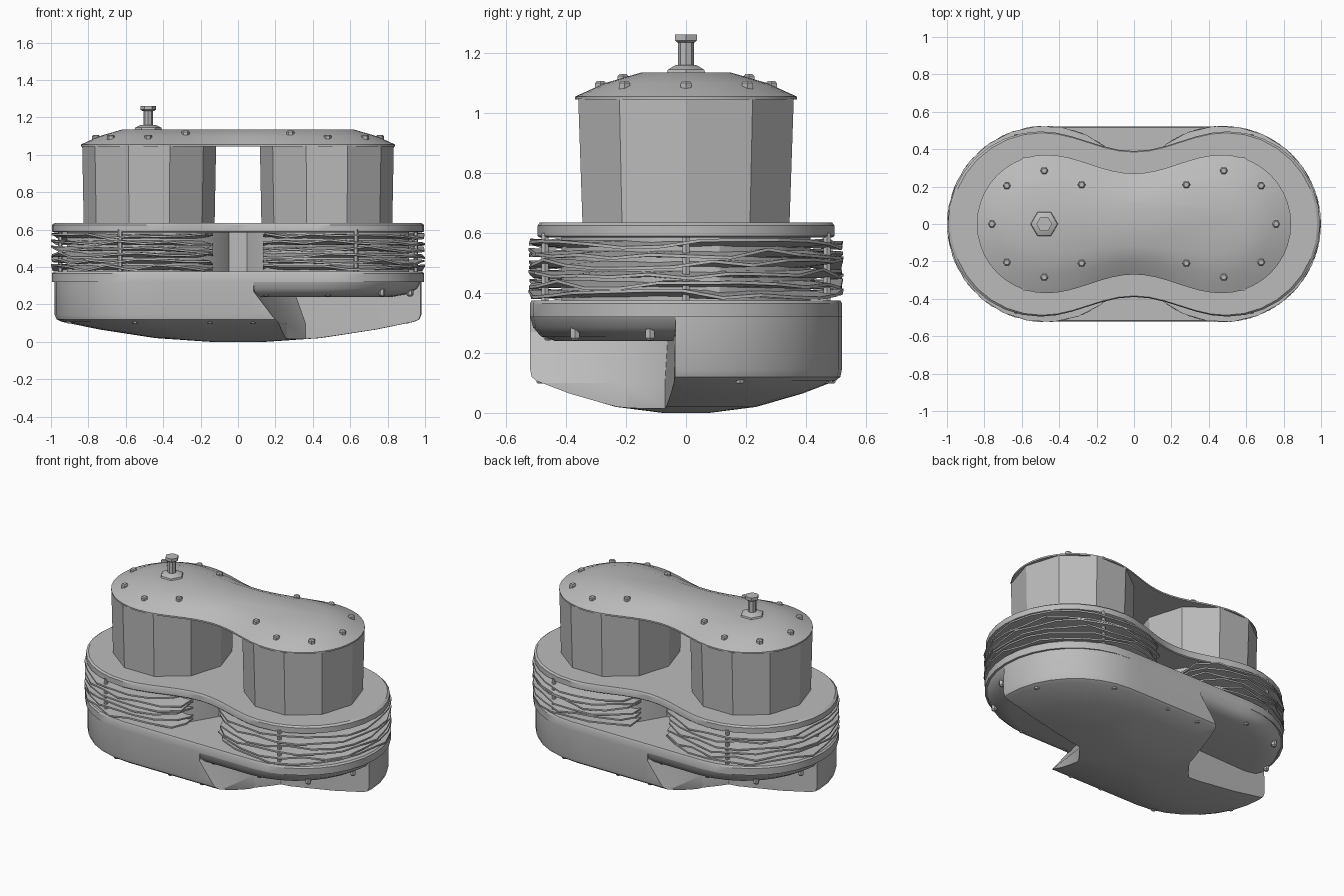
import bpy, bmesh, math, random
from mathutils import Matrix

random.seed(4)
if "Cube" in bpy.data.objects:
    bpy.data.objects.remove(bpy.data.objects["Cube"], do_unlink=True)

grey = bpy.data.materials.new("plain grey metal")
grey.use_nodes = True
colour = (0.5, 0.5, 0.5, 1)
grey.diffuse_color = colour
grey.node_tree.nodes["Principled BSDF"].inputs["Base Color"].default_value = colour


def add_object(name, bm, angle=30):
    bmesh.ops.recalc_face_normals(bm, faces=bm.faces)
    mesh = bpy.data.meshes.new(name)
    bm.to_mesh(mesh)
    bm.free()
    mesh.materials.append(grey)
    obj = bpy.data.objects.new(name, mesh)
    bpy.context.collection.objects.link(obj)
    smooth(obj, angle)
    return obj


def smooth(obj, angle):
    bpy.ops.object.select_all(action='DESELECT')
    obj.select_set(True)
    bpy.context.view_layer.objects.active = obj
    bpy.ops.object.shade_smooth_by_angle(angle=math.radians(angle))


def loft(name, rings, angle=30):
    """Skin a stack of equal-length rings and cap both ends."""
    bm = bmesh.new()
    loops = [[bm.verts.new(p) for p in ring] for ring in rings]
    for low, high in zip(loops, loops[1:]):
        for i in range(len(low)):
            j = (i + 1) % len(low)
            bm.faces.new((low[i], low[j], high[j], high[i]))
    bm.faces.new(loops[0][::-1])
    bm.faces.new(loops[-1])
    return add_object(name, bm, angle)


def outline(centre, radius, neck, arc=16, side=12):
    """Two round ends joined by a straight or waisted middle."""
    half = []
    for i in range(arc + 1):
        a = -math.pi / 2 + math.pi * i / arc
        half.append((centre + radius * math.cos(a), radius * math.sin(a)))
    for i in range(1, side):
        x = centre * (1 - 2 * i / side)
        w = (1 - math.cos(math.pi * x / centre)) / 2
        half.append((x, neck + (radius - neck) * w))
    return half + [(-x, -y) for x, y in half]


def stack(name, shape, levels, angle=30):
    return loft(name, [[(x * s, y * s, z) for x, y in shape] for s, z in levels], angle)


def ellipse(cx, rx, ry, n, turn=0.0):
    return [(cx + rx * math.cos(turn + math.tau * i / n),
             ry * math.sin(turn + math.tau * i / n)) for i in range(n)]


def drum(name, x, y, levels, sides):
    """Faceted turned part from (radius, height) levels."""
    ring = ellipse(0, 1, 1, sides)
    return loft(name, [[(x + r * px, y + r * py, z) for px, py in ring] for r, z in levels])


# Domed base with one lower quarter cut away at each end by a leaning wall
stadium = outline(0.46, 0.52, 0.52)
base = stack("base", stadium, [(0.15, 0), (0.45, 0.02), (0.75, 0.065),
                               (0.96, 0.107), (0.99, 0.12), (1, 0.145), (1, 0.325)])
far_edge = [(1.1, -0.03), (1.1, -0.7)]
notch_low = [(0.21, -0.53), (0.26, -0.2), (0.36, -0.07)] + far_edge + [(0.21, -0.7)]
notch_high = [(0.08, -0.53), (0.17, -0.2), (0.3, -0.06)] + far_edge + [(0.08, -0.7)]
for side in (1, -1):
    cutter = loft("notch_cutter", [[(side * x, side * y, z) for x, y in shape]
                                   for shape, z in ((notch_low, -0.1), (notch_low, 0.1),
                                                    (notch_high, 0.27), (notch_high, 0.4))])
    cutter.hide_render = True
    cut = base.modifiers.new("notch", 'BOOLEAN')
    cut.operation = 'DIFFERENCE'
    cut.solver = 'EXACT'
    cut.object = cutter
    bpy.context.view_layer.objects.active = base
    bpy.ops.object.modifier_apply(modifier=cut.name)
    bpy.data.objects.remove(cutter, do_unlink=True)
smooth(base, 40)

# Tapered underside above the notches, and the lower flange
stack("notch_ceiling", stadium, [(0.84, 0.24), (0.93, 0.255), (0.98, 0.285), (1, 0.32)], 40)
stack("lower_flange", outline(0.475, 0.52, 0.52), [(1, 0.32), (1, 0.365), (0.99, 0.375)])

# Waisted upper plate
stack("upper_plate", outline(0.5, 0.495, 0.39),
      [(0.985, 0.585), (1, 0.59), (1, 0.625), (0.985, 0.635)])

# Cores, crumpled cooling fins, posts and cylinders on both sides
for side, label in ((1, "left"), (-1, "right")):
    core = ellipse(side * 0.475, 0.455, 0.43, 12, math.pi / 12)
    stack(label + "_core", core, [(1, 0.37), (1, 0.59)])
    for k in range(6):
        z = 0.396 + 0.0335 * k
        disc = ellipse(side * 0.475, 0.525, 0.525, 24, random.random())
        # Each fin is trimmed straight on the side facing the waist
        disc = [(side * max(side * x, 0.135), y) for x, y in disc]
        rim = [(x, y, z + random.uniform(-0.016, 0.016)) for x, y in disc]
        inner = [(side * 0.475 + (x - side * 0.475) * 0.8, y * 0.8) for x, y in disc]
        loft(f"{label}_fin_{k + 1}", [
            [(x, y, z - 0.012) for x, y in inner],
            [(x, y, h - 0.005) for x, y, h in rim],
            [(x, y, h + 0.005) for x, y, h in rim],
            [(x, y, z + 0.012) for x, y in inner]], 15)
    for k, (px, py) in enumerate(((0.95, 0), (0.63, 0.47), (0.63, -0.47))):
        drum(f"{label}_post_{k + 1}", side * px, py, [(0.013, 0.37), (0.013, 0.6)], 6)
    loft(label + "_cylinder", [
        [(x, y, z) for x, y in ellipse(side * 0.475, rx, ry, 10)]
        for rx, ry, z in ((0.35, 0.363, 0.63), (0.358, 0.378, 1.05))])

# Narrow block between the two cores
bm = bmesh.new()
bmesh.ops.create_cube(bm, size=1, matrix=Matrix.Translation((0, 0, 0.48))
                      @ Matrix.Diagonal((0.14, 0.26, 0.22, 1)))
add_object("centre_block", bm)

# Waisted lid rising to a long flat ridge
loft("lid", [[(x, y, z) for x, y in outline(0.47, r, neck, 20, 16)]
             for r, neck, z in ((0.37, 0.27, 1.045), (0.37, 0.27, 1.055),
                                (0.27, 0.2, 1.1), (0.15, 0.12, 1.135))], 35)

# Lid bolts, the ones near the waist sitting slightly higher
spots = [(0.76, 0, 1.075)] + [(x, y * s, z) for x, y, z in (
    (0.68, 0.205, 1.075), (0.48, 0.285, 1.075), (0.28, 0.21, 1.098)) for s in (1, -1)]
for side in (1, -1):
    for k, (x, y, z) in enumerate(spots):
        drum(f"lid_bolt_{side + 1}_{k}", side * x, y,
             [(0.021, z), (0.021, z + 0.025), (0.014, z + 0.032)], 6)

# Cap screw standing on the lid
drum("cap_nut", -0.48, 0, [(0.075, 1.13), (0.07, 1.145), (0.04, 1.16)], 6)
drum("cap_stem", -0.48, 0, [(0.026, 1.15), (0.026, 1.24)], 8)
drum("cap_head", -0.48, 0, [(0.032, 1.235), (0.042, 1.242), (0.042, 1.262)], 6)

# Small bolts under the notch ceilings and along the rounded base edge
for side in (1, -1):
    for k, (x, y) in enumerate(((0.15, -0.46), (0.48, -0.46), (0.77, -0.37), (0.92, -0.12))):
        drum(f"notch_bolt_{side + 1}_{k}", side * x, side * y,
             [(0.01, 0.242), (0.017, 0.25), (0.017, 0.285)], 6)
    for k, (x, y) in enumerate(((-0.08, 0.485), (0.15, 0.485), (0.55, 0.475), (0.9, 0.18))):
        drum(f"base_bolt_{side + 1}_{k}", side * x, side * y,
             [(0.012, 0.098), (0.016, 0.104), (0.016, 0.13)], 6)
